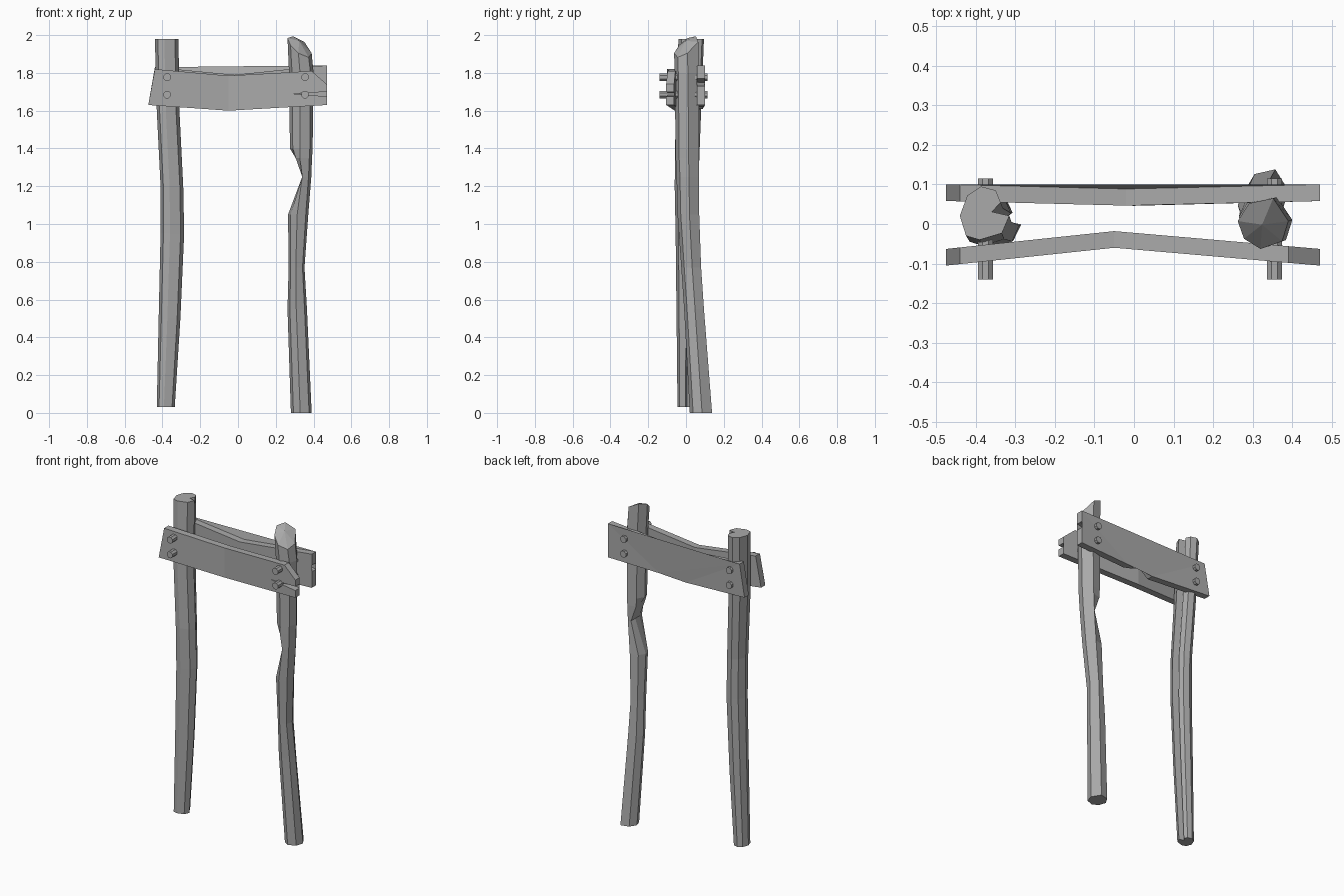
import bpy, bmesh, math
from mathutils import Vector

old = bpy.data.objects.get("Cube")
if old:
    bpy.data.objects.remove(old, do_unlink=True)

wood = bpy.data.materials.new("weathered grey")
wood.use_nodes = True
GREY = (0.4, 0.4, 0.4, 1)
wood.diffuse_color = GREY
wood.node_tree.nodes["Principled BSDF"].inputs["Base Color"].default_value = GREY


def finish(name, bm):
    bmesh.ops.recalc_face_normals(bm, faces=bm.faces)
    mesh = bpy.data.meshes.new(name)
    bm.to_mesh(mesh)
    bm.free()
    mesh.materials.append(wood)
    obj = bpy.data.objects.new(name, mesh)
    bpy.context.collection.objects.link(obj)
    return obj


def loft(name, profile, rings, tilt=0, peak=0, notch={}):
    """Skin a unit profile through rings of (z, x min, x max, y min, y max)."""
    bm = bmesh.new()
    loops = []
    for z, x0, x1, y0, y1 in rings:
        last = z == rings[-1][0]
        loop = []
        for u, v in profile:
            x = x0 + (x1 - x0) * (u + 1) / 2
            y = y0 + (y1 - y0) * (v + 1) / 2
            x = max(x, notch.get(z, x))
            loop.append(bm.verts.new((x, y, z + (tilt * (v - u) if last else 0))))
        loops.append(loop)
    n = len(profile)
    for a, b in zip(loops, loops[1:]):
        for i in range(n):
            j = (i + 1) % n
            bm.faces.new((a[i], a[j], b[j], b[i]))
    bm.faces.new(loops[0])
    top = loops[-1]
    if peak:
        mid = sum((v.co for v in top), Vector()) / n
        tip = bm.verts.new(mid + Vector((0, 0, peak)))
        for i in range(n):
            bm.faces.new((top[i], top[(i + 1) % n], tip))
    else:
        bm.faces.new(top)
    return finish(name, bm)


def board(name, outline, thick, bend):
    """Extrude an x-z outline along y, following the depth bend(x)."""
    bm = bmesh.new()
    front = [bm.verts.new((x, bend(x), z)) for x, z in outline]
    back = [bm.verts.new((x, bend(x) + thick, z)) for x, z in outline]
    bm.faces.new(front)
    bm.faces.new(back)
    n = len(outline)
    for i in range(n):
        j = (i + 1) % n
        bm.faces.new((front[i], front[j], back[j], back[i]))
    bmesh.ops.triangulate(bm, faces=[f for f in bm.faces if len(f.verts) > 4])
    return finish(name, bm)


# Right post: grooved along its length, bowed at mid height
grooved = [(-1, -.1), (-.75, -.85), (-.2, -1), (.7, -.75), (1, -.1),
           (.3, .05), (.65, .4), (.45, .85), (-.15, 1), (-.7, .65)]
loft("right_post", grooved, [
    (.03, -.43, -.335, -.045, .05),
    (.5, -.42, -.305, -.05, .06),
    (.95, -.41, -.285, -.055, .065),
    (1.2, -.41, -.29, -.06, .065),
    (1.6, -.43, -.31, -.055, .08),
    (1.98, -.44, -.315, -.04, .095)])

# Left post: kinked, with a bite out of its inner side and a peaked top
seven = [(-1, .1), (-.75, -.6), (-.1, -1), (.75, -.7), (1, .1), (.4, 1), (-.55, .8)]
loft("left_post", seven, [
    (0, .28, .39, .02, .138),
    (.55, .262, .365, -.01, .095),
    (.77, .268, .352, -.025, .08),
    (1.05, .265, .372, -.045, .07),
    (1.25, .27, .388, -.05, .07),
    (1.35, .275, .392, -.055, .07),
    (1.4, .275, .395, -.055, .07),
    (1.8, .27, .4, -.06, .068),
    (1.94, .262, .39, -.063, .065)],
    tilt=.04, peak=.03, notch={1.25: .34, 1.35: .305})

# Front crossboard: sagging, thin crack at its left end
board("front_board", [
    (-.475, 1.63), (-.05, 1.6), (.47, 1.63), (.47, 1.675), (.29, 1.69),
    (.47, 1.7), (.47, 1.74), (.39, 1.81), (-.05, 1.785), (-.44, 1.82)],
    .042, lambda x: -.06 - .045 * abs(x + .05) / (.425 if x < -.05 else .52))

# Back crossboard: split left end, hooked chip in the lower edge
board("back_board", [
    (-.475, 1.63), (-.06, 1.61), (0, 1.66), (.07, 1.67), (.06, 1.635),
    (.12, 1.62), (.47, 1.63), (.47, 1.73), (.36, 1.75), (.47, 1.77),
    (.47, 1.84), (-.02, 1.79), (-.44, 1.83)],
    .042, lambda x: .046 + .012 * abs(x) / .47)

# Pegs through boards and posts
for side, x in (("right", -.375), ("left", .355)):
    for level, z in (("lower", 1.685), ("upper", 1.777)):
        ring = [(math.cos(a), math.sin(a)) for a in
                (math.pi * (k + .5) / 4 for k in range(8))]
        bm = bmesh.new()
        ends = [[bm.verts.new((x + .021 * c, y, z + .021 * s)) for c, s in ring]
                for y in (-.14, .115)]
        for end in ends:
            bm.faces.new(end)
        for i in range(8):
            j = (i + 1) % 8
            bm.faces.new((ends[0][i], ends[0][j], ends[1][j], ends[1][i]))
        finish(f"{side}_{level}_peg", bm)
